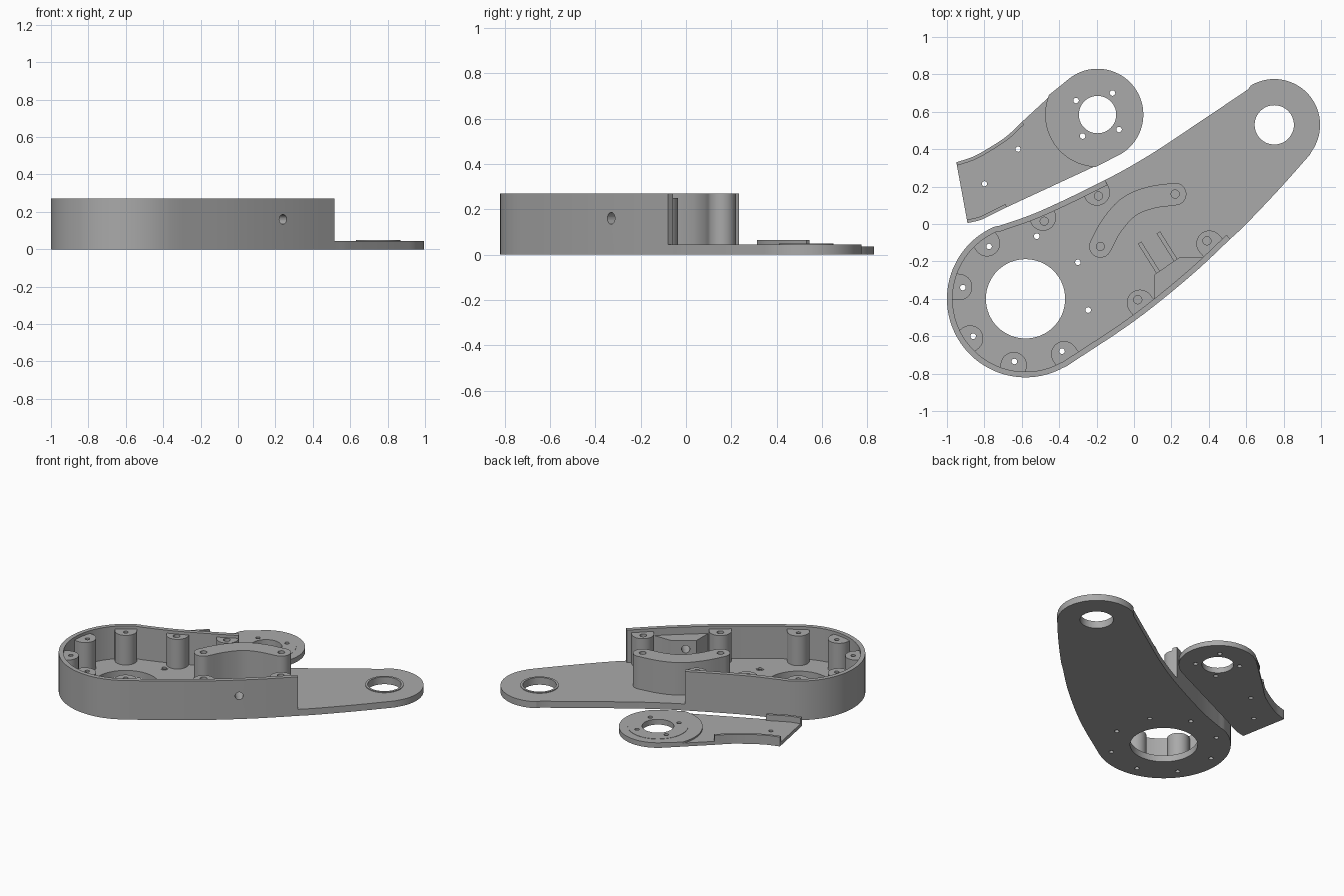
import bpy
import math
from mathutils import Vector

if "Cube" in bpy.data.objects:
    bpy.data.objects.remove(bpy.data.objects["Cube"])

grey = bpy.data.materials.new("machined grey")
grey.diffuse_color = (0.4, 0.4, 0.4, 1)
grey.use_nodes = True
grey.node_tree.nodes["Principled BSDF"].inputs["Base Color"].default_value = grey.diffuse_color


def arc(c, r, a0, a1, n=32):
    return [Vector((c[0] + r * math.cos(math.radians(a0 + (a1 - a0) * i / n)),
                    c[1] + r * math.sin(math.radians(a0 + (a1 - a0) * i / n)))) for i in range(n + 1)]


def circle(c, r, n=32):
    return arc(c, r, 0, 360, n)[:-1]


def smooth_path(pts, n=6):
    """Catmull-Rom curve through the points."""
    p = [Vector(q) for q in pts]
    p = [2 * p[0] - p[1]] + p + [2 * p[-1] - p[-2]]
    out = []
    for a, b, c, d in zip(p, p[1:], p[2:], p[3:]):
        for i in range(n):
            t = i / n
            out.append(0.5 * (2 * b + (c - a) * t + (2 * a - 5 * b + 4 * c - d) * t * t
                              + (3 * b - a - 3 * c + d) * t ** 3))
    return out + [p[-2]]


def offset(path, d):
    """Shift an open path to its left by d."""
    out = []
    for i, p in enumerate(path):
        t = (path[min(i + 1, len(path) - 1)] - path[max(i - 1, 0)]).normalized()
        out.append(p + Vector((-t.y, t.x)) * d)
    return out


def slab(name, outline, z0, z1, holes=()):
    """Filled outline with holes, extruded from z0 to z1."""
    cu = bpy.data.curves.new(name, 'CURVE')
    cu.dimensions = '2D'
    cu.fill_mode = 'BOTH'
    cu.extrude = (z1 - z0) / 2
    for loop in [outline, *holes]:
        s = cu.splines.new('POLY')
        s.points.add(len(loop) - 1)
        for pt, q in zip(s.points, loop):
            pt.co = (q[0], q[1], 0, 1)
        s.use_cyclic_u = True
    ob = bpy.data.objects.new(name, cu)
    bpy.context.collection.objects.link(ob)
    ob.location.z = (z0 + z1) / 2
    bpy.ops.object.select_all(action='DESELECT')
    ob.select_set(True)
    bpy.context.view_layer.objects.active = ob
    bpy.ops.object.convert(target='MESH')
    ob = bpy.context.object
    # weld caps to sides
    m = ob.modifiers.new("weld", 'WELD')
    m.merge_threshold = 0.0002
    bpy.ops.object.modifier_apply(modifier=m.name)
    ob.data.materials.clear()
    ob.data.materials.append(grey)
    bpy.ops.object.shade_smooth_by_angle(angle=math.radians(25))
    return ob


BIG, SMALL = (-0.58, -0.40), (0.75, 0.53)
FLOOR, TOP, BOSS = 0.045, 0.27, 0.25

# housing outline: lower edge, small end, upper edge, big end
lower = smooth_path([(-0.36, -0.76), (0, -0.52), (0.30, -0.28), (0.515, -0.08),
                     (0.60, 0.0), (0.78, 0.19), (0.94, 0.37)])
upper = smooth_path([(0.61, 0.72), (0.35, 0.545), (0.085, 0.37), (-0.155, 0.235),
                     (-0.5, 0.07), (-0.72, -0.01)])
tip = arc(SMALL, 0.245, -40, 126)
heel = arc(BIG, 0.42, 110, 301.4, 64)
outline = lower + tip[1:-1] + upper + heel[1:-1]

# screw positions: through-hole bosses, blind bosses, floor screws
through = [(-0.775, -0.12), (-0.915, -0.34), (-0.86, -0.60), (-0.64, -0.735), (-0.385, -0.68)]
blind = [(-0.19, 0.15), (-0.48, 0.015), (0.02, -0.405), (0.39, -0.09)]
floor_screws = [(-0.52, -0.065), (-0.30, -0.205), (-0.245, -0.46)]

slab("housing_floor", outline, 0, FLOOR,
     [circle(BIG, 0.212, 64), circle(SMALL, 0.105, 48)]
     + [circle(c, 0.015, 16) for c in through + floor_screws])
slab("pivot_collar", circle(SMALL, 0.12, 48), FLOOR - 0.005, 0.05, [circle(SMALL, 0.105, 48)])
for c in floor_screws:
    slab("floor_screw_ring", circle(c, 0.024, 20), FLOOR - 0.005, 0.048, [circle(c, 0.015, 16)])

# surrounding wall, open towards the small end
wall_path = upper[18:] + heel[1:-1] + lower[:19]
wall = slab("housing_wall", wall_path + offset(wall_path, 0.03)[::-1], 0.002, TOP)

# screw bosses blending into the wall
for c in through + blind:
    c2 = Vector(c)
    near = min((p + (q - p) * k / 8 for p, q in zip(wall_path, wall_path[1:]) for k in range(9)),
               key=lambda p: (p - c2).length)
    d = near - c2
    n = d.normalized()
    s = Vector((-n.y, n.x))
    mid = c2 + n * 0.02
    ang = math.degrees(math.atan2(s.y, s.x))
    reach = near - n * 0.014
    prof = arc(mid, 0.07, ang, ang + 180, 20)
    # arc must bulge away from the wall
    if (prof[10] - mid).dot(n) > 0:
        prof = arc(mid, 0.07, ang, ang - 180, 20)
    prof += [reach - s * 0.07, reach + s * 0.07]
    r = 0.015 if c in through else 0.022
    slab("screw_boss", prof, FLOOR - 0.005, BOSS, [circle(c, r, 16)])

# curved freestanding block with rounded ends
spine = smooth_path([(-0.18, -0.12), (-0.12, -0.01), (-0.03, 0.09), (0.085, 0.14), (0.22, 0.16)])
left, right = offset(spine, 0.06), offset(spine, -0.06)


def cap(c, p):
    a = math.degrees(math.atan2(p.y - c.y, p.x - c.x))
    return arc(c, 0.06, a, a + 180, 16)[1:-1]


slab("curved_block", right + cap(spine[-1], right[-1]) + left[::-1] + cap(spine[0], left[0]),
     FLOOR - 0.005, TOP, [circle(spine[0], 0.022, 16), circle(spine[-1], 0.022, 16)])

# thick pad behind the side hole
pad = slab("side_hole_pad", [(0.11, -0.405), (0.11, -0.27), (0.24, -0.18), (0.37, -0.18),
                             (0.39, -0.172), (0.30, -0.265)], FLOOR - 0.005, 0.22)

# low guide ribs
for x, y in ((0.03, -0.10), (0.13, -0.045)):
    a, b = Vector((x, y)), Vector((x + 0.10, y - 0.16))
    s = Vector((0.16, 0.10)).normalized() * 0.011
    slab("guide_rib", [a - s, b - s, b + s, a + s], FLOOR - 0.005, 0.062)

# side hole through wall and pad
axis = Vector((0.61, -0.79, 0))
bpy.ops.mesh.primitive_cylinder_add(vertices=24, radius=0.026, depth=0.5, location=(0.24, -0.33, 0.16),
                                    rotation=axis.to_track_quat('Z', 'Y').to_euler())
cutter = bpy.context.object
cutter.name = "side_hole_cutter"
for ob in (wall, pad):
    bpy.context.view_layer.objects.active = ob
    m = ob.modifiers.new("side hole", 'BOOLEAN')
    m.operation, m.object, m.solver = 'DIFFERENCE', cutter, 'EXACT'
    bpy.ops.object.modifier_apply(modifier=m.name)
bpy.data.objects.remove(cutter)

# separate cover: arm plate with a round raised hub
HUB = (-0.195, 0.585)
edge_hi = smooth_path([(-0.60, 0.545), (-0.68, 0.47), (-0.77, 0.41), (-0.86, 0.36), (-0.95, 0.33)])
edge_lo = smooth_path([(-0.89, 0.005), (-0.82, 0.022), (-0.75, 0.055), (-0.68, 0.09)])
hub_arc = arc(HUB, 0.245, -65, 132, 48)
screws = [(-0.31, 0.66), (-0.115, 0.70), (-0.08, 0.505), (-0.275, 0.47)]
hub_holes = [circle(HUB, 0.10, 48)] + [circle(c, 0.015, 16) for c in screws]
arm_holes = [circle(c, 0.014, 16) for c in ((-0.62, 0.40), (-0.80, 0.215))]
slab("cover_arm", hub_arc + edge_hi + edge_lo, 0, 0.024, hub_holes + arm_holes)

# hub pad bounded by the step arc on the arm side
step = arc(HUB, 0.28, 158, 268, 32)
slab("cover_hub", hub_arc + step, 0.02, 0.035, hub_holes)
slab("hub_ring", circle(HUB, 0.19, 48), 0.03, 0.037, hub_holes)

# raised lips along the arm edges
slab("cover_lip", edge_hi + offset(edge_hi, 0.018)[::-1], 0.02, 0.065)
slab("cover_lip", edge_lo + offset(edge_lo, 0.018)[::-1], 0.02, 0.065)
